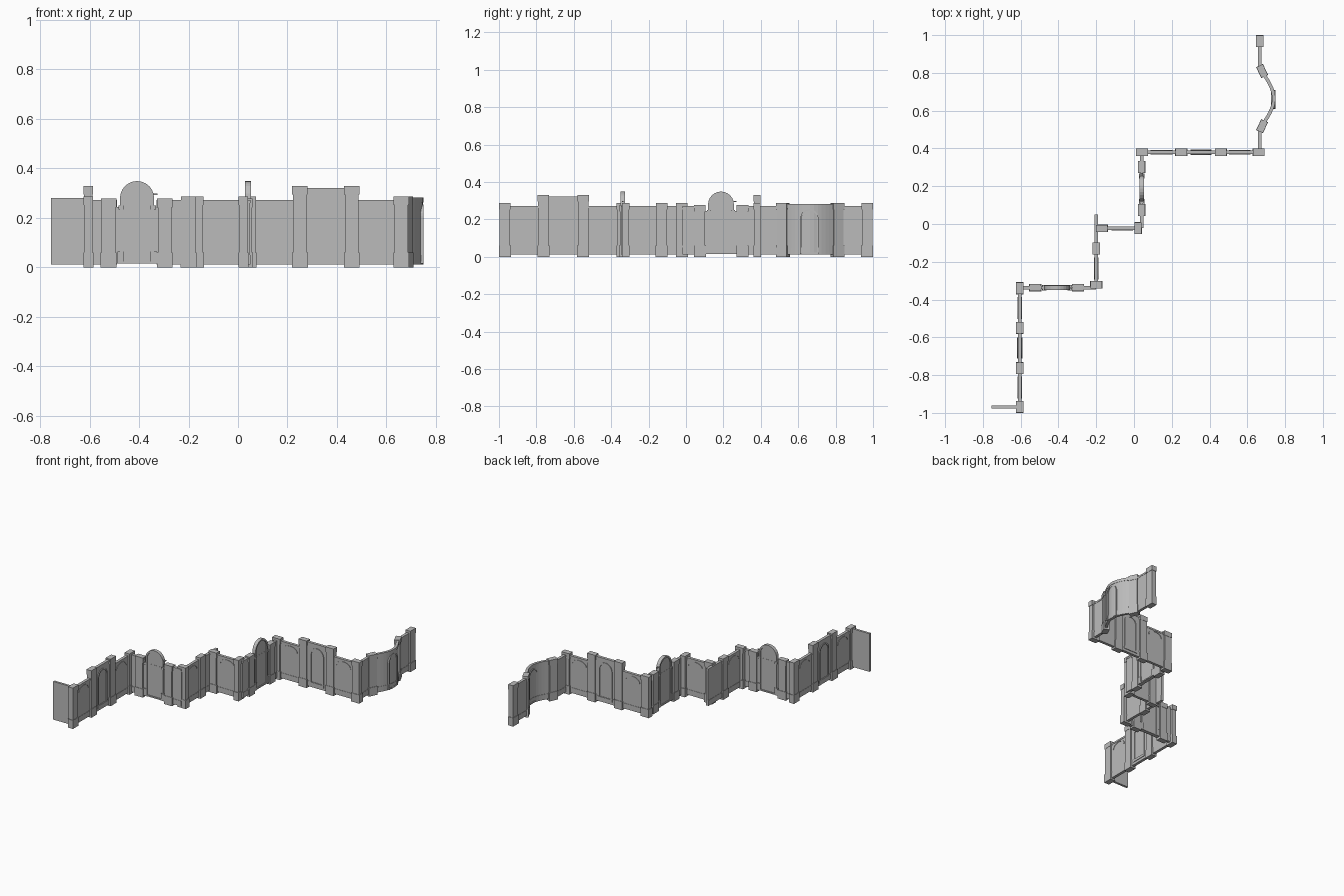
import bpy, bmesh, math
from mathutils import Matrix, Vector

cube = bpy.data.objects.get("Cube")
if cube:
    bpy.data.objects.remove(cube)

stone = bpy.data.materials.new("grey_stone")
stone.use_nodes = True
GREY = (0.5, 0.5, 0.5, 1)
stone.diffuse_color = GREY
stone.node_tree.nodes["Principled BSDF"].inputs["Base Color"].default_value = GREY


def finish(name, bm, matrix=Matrix()):
    bmesh.ops.recalc_face_normals(bm, faces=bm.faces)
    mesh = bpy.data.meshes.new(name)
    bm.to_mesh(mesh)
    bm.free()
    mesh.materials.append(stone)
    obj = bpy.data.objects.new(name, mesh)
    obj.matrix_world = matrix
    bpy.context.collection.objects.link(obj)
    return obj


def frame(x, y, angle):
    """Local x runs along the wall, local y through it."""
    return Matrix.Translation((x, y, 0)) @ Matrix.Rotation(angle, 4, 'Z')


def add_box(bm, u0, u1, half, z0, z1):
    size = Matrix.Diagonal((u1 - u0, half * 2, z1 - z0, 1))
    place = Matrix.Translation(((u0 + u1) / 2, 0, (z0 + z1) / 2))
    bmesh.ops.create_cube(bm, size=1, matrix=place @ size)


def add_prism(bm, outline, half):
    """Extrude an outline in the wall plane through the wall."""
    face = bm.faces.new([bm.verts.new((u, -half, z)) for u, z in outline])
    out = bmesh.ops.extrude_face_region(bm, geom=[face])
    moved = [g for g in out["geom"] if isinstance(g, bmesh.types.BMVert)]
    bmesh.ops.translate(bm, verts=moved, vec=(0, half * 2, 0))


def arc(radius, spring, steps=12):
    angles = [math.pi * i / steps for i in range(steps + 1)]
    return [(radius * math.cos(a), spring + radius * math.sin(a)) for a in angles]


def add_arch(bm, radius, width, spring, foot, half):
    """Arched band with straight legs down to the foot height."""
    path = []
    for r in (radius, radius - width):
        path.append([(r, foot)] + arc(r, spring) + [(-r, foot)])
    add_prism(bm, path[0] + path[1][::-1], half)


ALONG_X, ALONG_Y = 0, math.pi / 2


def post(name, x, y, angle, height=0.287):
    bm = bmesh.new()
    add_box(bm, -0.032, 0.032, 0.020, 0, 0.06)
    add_box(bm, -0.028, 0.028, 0.017, 0.06, height - 0.035)
    add_box(bm, -0.031, 0.031, 0.019, height - 0.035, height)
    finish(name, bm, frame(x, y, angle))


def wall(name, x, y, angle, length, height=0.272):
    bm = bmesh.new()
    add_box(bm, 0, length, 0.008, 0.012, height)
    add_box(bm, 0, length, 0.010, 0.012, 0.05)
    add_box(bm, 0, length, 0.010, height - 0.012, height)
    finish(name, bm, frame(x, y, angle))


def hood(name, x, y, angle):
    """Small blind arch over a wall panel."""
    bm = bmesh.new()
    outer = [(u, 0.218 + (z - 0.218) * 0.65) for u, z in arc(0.058, 0.218)]
    inner = [(u, 0.218 + (z - 0.218) * 0.65) for u, z in arc(0.051, 0.218)]
    add_prism(bm, outer + inner[::-1], 0.011)
    finish(name, bm, frame(x, y, angle))


def niche(name, x, y, angle):
    """Tall blind doorway with a raised surround."""
    bm = bmesh.new()
    add_arch(bm, 0.053, 0.010, 0.24, 0.045, 0.013)
    add_box(bm, -0.056, 0.056, 0.014, 0.03, 0.048)
    finish(name, bm, frame(x, y, angle))


def gate(name, x, y, angle):
    """Round-headed gate that rises above its side posts."""
    bm = bmesh.new()
    add_prism(bm, [(0.064, 0.02)] + arc(0.064, 0.28) + [(-0.064, 0.02)], 0.006)
    add_arch(bm, 0.069, 0.012, 0.28, 0.02, 0.012)
    add_box(bm, -0.085, 0.085, 0.007, 0.015, 0.245)
    add_box(bm, -0.080, 0.080, 0.013, 0.015, 0.024)
    for s in (-1, 1):
        add_box(bm, *sorted((s * 0.055, s * 0.08)), 0.015, 0.015, 0.065)
        add_box(bm, *sorted((s * 0.055, s * 0.076)), 0.015, 0.235, 0.25)
    add_box(bm, 0.06, 0.083, 0.004, 0.292, 0.299)
    finish(name, bm, frame(x, y, angle))


def bay_run(name, x, y, angle, length, first, second):
    """Two low panels either side of a taller middle one."""
    step = Vector((math.cos(angle), math.sin(angle)))

    def at(u):
        return x + step.x * u, y + step.y * u
    wall(name + "_start_wall", x, y, angle, first)
    wall(name + "_tall_wall", *at(first), angle, second - first, 0.322)
    wall(name + "_end_wall", *at(second), angle, length - second)
    for tag, u in (("first", first), ("second", second)):
        post(f"{name}_{tag}_tall_post", *at(u), angle, 0.33)
    hood(name + "_start_hood", *at(first / 2), angle)
    hood(name + "_end_hood", *at((second + length) / 2), angle)
    niche(name + "_niche", *at((first + second) / 2), angle)


# Plain end wall
bm = bmesh.new()
add_box(bm, -0.755, -0.605, 0.008, 0.012, 0.28)
finish("plain_end_wall", bm, frame(0, -0.968, ALONG_X))

# First long run and last long run
bay_run("near_run", -0.605, -0.968, ALONG_Y, 0.628, 0.205, 0.418)
bay_run("far_run", 0.04, 0.38, ALONG_X, 0.62, 0.21, 0.42)

# Gate runs
wall("near_gate_left_wall", -0.605, -0.337, ALONG_X, 0.115)
wall("near_gate_right_wall", -0.33, -0.337, ALONG_X, 0.13)
gate("near_gate", -0.408, -0.337, ALONG_X)
wall("far_gate_left_wall", 0.041, -0.02, ALONG_Y, 0.12)
wall("far_gate_right_wall", 0.041, 0.27, ALONG_Y, 0.11)
gate("far_gate", 0.041, 0.187, ALONG_Y)
for u in (-0.523, -0.296):
    post("near_gate_post", u, -0.337, ALONG_X, 0.278)
for v in (0.074, 0.302):
    post("far_gate_post", 0.04, v, ALONG_Y, 0.278)

# Short stepped panels
wall("middle_wall", -0.2, -0.325, ALONG_Y, 0.375)
hood("middle_hood", -0.2, -0.235, ALONG_Y)
post("middle_post", -0.2, -0.13, ALONG_Y)
wall("step_wall", -0.2, -0.023, ALONG_X, 0.22)
hood("step_hood", -0.062, -0.023, ALONG_X)

# Corner posts
for x, y, angle in ((-0.605, -0.968, ALONG_Y), (-0.605, -0.34, ALONG_Y),
                    (-0.2, -0.322, ALONG_X), (-0.17, -0.023, ALONG_X),
                    (0.022, -0.022, ALONG_Y), (0.042, 0.38, ALONG_X),
                    (0.66, 0.38, ALONG_X), (0.666, 0.968, ALONG_Y)):
    post("corner_post", x, y, angle)

# Curved bay with angled posts
wall("bay_near_wall", 0.666, 0.38, ALONG_Y, 0.13)
wall("bay_far_wall", 0.666, 0.82, ALONG_Y, 0.16)
tilt = math.radians(25)
post("bay_near_post", 0.678, 0.518, ALONG_Y - tilt)
post("bay_far_post", 0.678, 0.81, ALONG_Y + tilt)


def curved_wall(name, half, z0, z1, steps=14):
    bm = bmesh.new()
    rings = []
    for i in range(steps + 1):
        t = -1 + 2 * i / steps
        x = 0.682 + 0.058 * math.cos(t * math.pi / 2)
        y = 0.664 + 0.136 * t
        slope = -0.67 * math.sin(t * math.pi / 2)
        n = Vector((1, -slope, 0)).normalized() * half
        rings.append([bm.verts.new((x + s * n.x, y + s * n.y, z))
                      for s, z in ((1, z0), (1, z1), (-1, z1), (-1, z0))])
    for a, b in zip(rings, rings[1:]):
        for k in range(4):
            bm.faces.new((a[k], a[k - 1], b[k - 1], b[k]))
    bm.faces.new(rings[0])
    bm.faces.new(rings[-1])
    finish(name, bm)


curved_wall("bay_curved_wall", 0.007, 0.012, 0.28)
curved_wall("bay_curved_plinth", 0.009, 0.012, 0.05)
curved_wall("bay_curved_cornice", 0.009, 0.262, 0.282)

# Doorway on the curved bay
bm = bmesh.new()
add_arch(bm, 0.048, 0.008, 0.207, 0.02, 0.012)
add_box(bm, -0.05, 0.05, 0.012, 0.015, 0.024)
finish("bay_doorway", bm, frame(0.737, 0.66, ALONG_Y))
